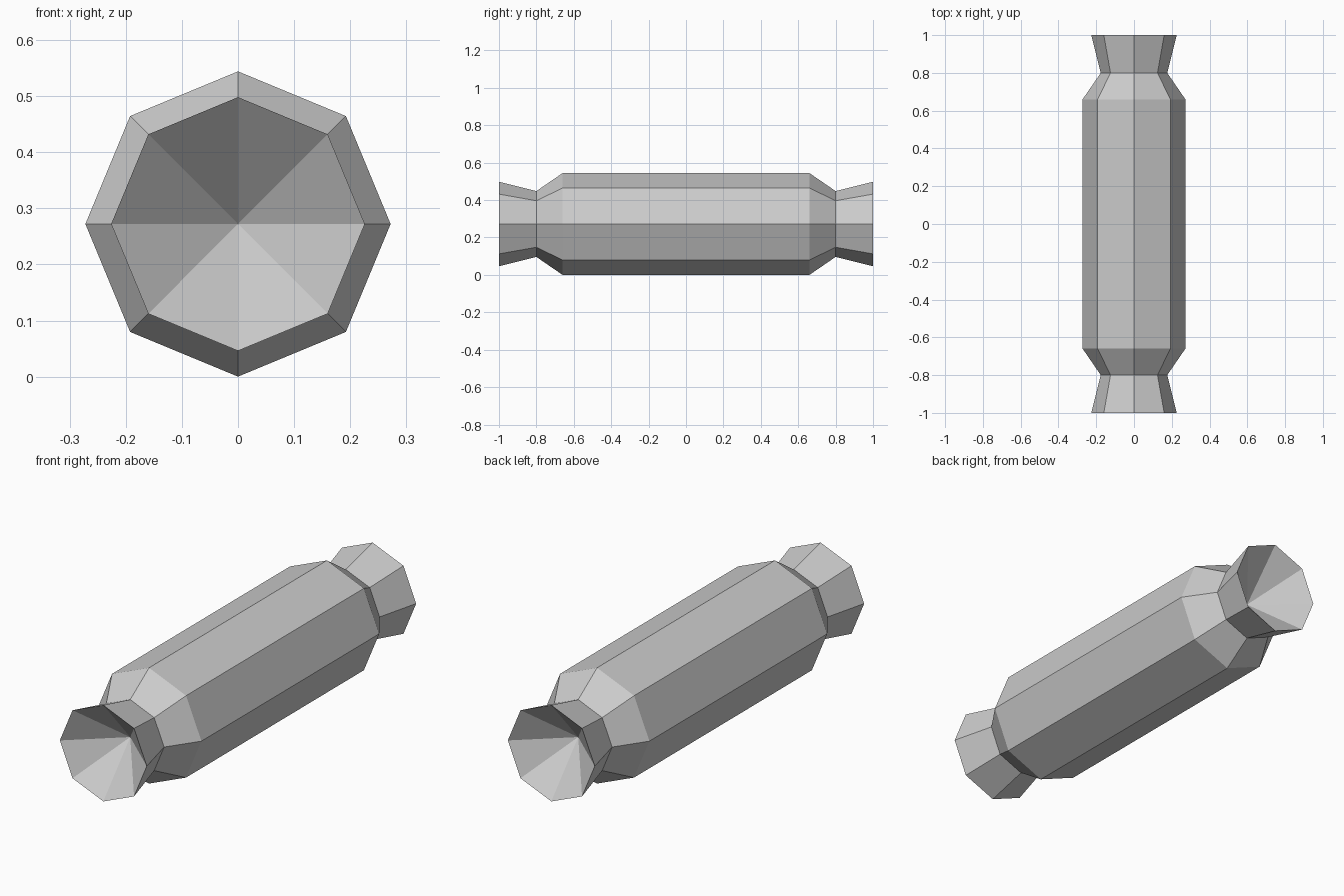
import bpy, bmesh
from math import cos, sin, pi

if "Cube" in bpy.data.objects:
    bpy.data.objects.remove(bpy.data.objects["Cube"])

SIDES = 8
R = 0.272

# Half profile along the axis (y, radius): mouth, neck, shoulder
half = [(1.0, 0.226), (0.8, 0.176), (0.66, R)]
profile = [(-y, r) for y, r in half] + half[::-1]

bm = bmesh.new()

# Octagonal rings with a corner pointing up
rings = [[bm.verts.new((r * cos(2 * pi * i / SIDES), y, R + r * sin(2 * pi * i / SIDES)))
          for i in range(SIDES)] for y, r in profile]

# Outer wrapper walls
for a, b in zip(rings, rings[1:]):
    for i in range(SIDES):
        j = (i + 1) % SIDES
        bm.faces.new((a[i], a[j], b[j], b[i]))

# Hollow cone inside each flared end, meeting at the neck
for ring, y in ((rings[0], -0.8), (rings[-1], 0.8)):
    tip = bm.verts.new((0, y, R))
    for i in range(SIDES):
        bm.faces.new((ring[i], ring[(i + 1) % SIDES], tip))

bmesh.ops.recalc_face_normals(bm, faces=bm.faces)
mesh = bpy.data.meshes.new("wrapped_roll")
bm.to_mesh(mesh)
bm.free()
bpy.context.collection.objects.link(bpy.data.objects.new("wrapped_roll", mesh))
